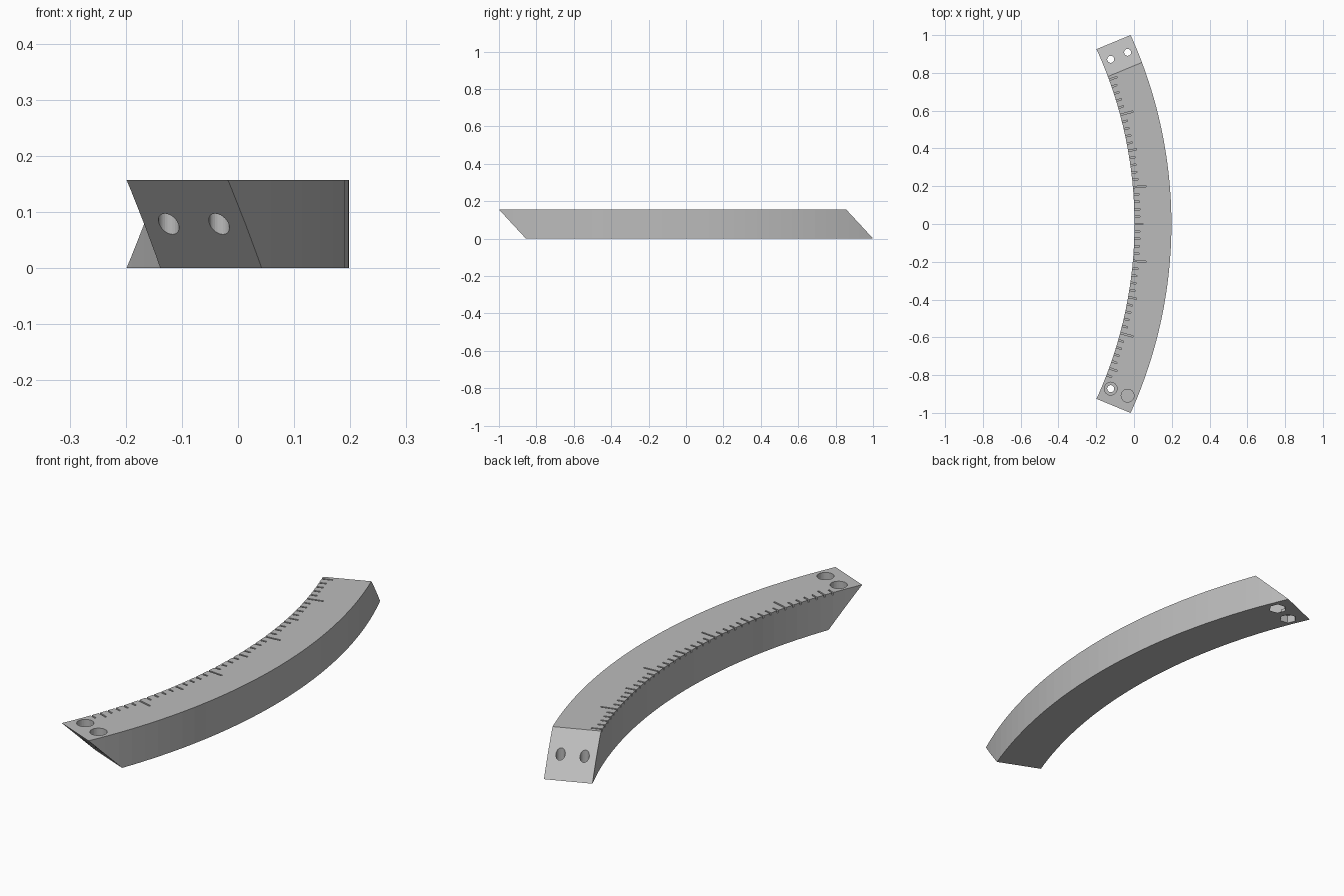
import bpy, bmesh
from math import cos, sin, radians
from mathutils import Vector, Matrix

if "Cube" in bpy.data.objects:
    bpy.data.objects.remove(bpy.data.objects["Cube"], do_unlink=True)

CENTER_X = -2.228
R_IN, R_OUT = 2.2306, 2.426
HEIGHT = 0.157
HALF = radians(22.5)
BOLT_RADII = (2.278, 2.375)

grey = bpy.data.materials.new("plain grey")
grey.use_nodes = True
color = (0.5, 0.5, 0.5, 1)
grey.diffuse_color = color
grey.node_tree.nodes["Principled BSDF"].inputs["Base Color"].default_value = color


def polar(r, a, z=0.0):
    return Vector((CENTER_X + r * cos(a), r * sin(a), z))


def make_object(name, bm):
    bmesh.ops.recalc_face_normals(bm, faces=bm.faces[:])
    mesh = bpy.data.meshes.new(name)
    bm.to_mesh(mesh)
    bm.free()
    mesh.materials.append(grey)
    obj = bpy.data.objects.new(name, mesh)
    bpy.context.collection.objects.link(obj)
    return obj


def add_cylinder(bm, r, a, radius, z0, z1, sides):
    bmesh.ops.create_cone(
        bm, cap_ends=True, segments=sides, radius1=radius, radius2=radius, depth=z1 - z0,
        matrix=Matrix.Translation(polar(r, a, (z0 + z1) / 2)) @ Matrix.Rotation(a, 4, 'Z'))


def cut(target, cutter):
    cutter.hide_render = True
    mod = target.modifiers.new("cut", 'BOOLEAN')
    mod.operation = 'DIFFERENCE'
    mod.solver = 'EXACT'
    mod.object = cutter
    bpy.context.view_layer.objects.active = target
    bpy.ops.object.modifier_apply(modifier=mod.name)
    bpy.data.objects.remove(cutter, do_unlink=True)


# Curved bar: a rectangle carried around the arc centre
bm = bmesh.new()
corners = [(R_IN, 0), (R_OUT, 0), (R_OUT, HEIGHT), (R_IN, HEIGHT)]
steps = 36
rings = [[bm.verts.new(polar(r, radians(54 * (i / steps - 0.5)), z)) for r, z in corners]
         for i in range(steps + 1)]
for near, far in zip(rings, rings[1:]):
    for k in range(4):
        n = (k + 1) % 4
        bm.faces.new((near[k], near[n], far[n], far[k]))

# Parallel slanted ends, each tilted 45 degrees
for side in (-1, 1):
    a = side * HALF
    outward = Vector((-sin(a), cos(a), 0)) * side
    bmesh.ops.bisect_plane(bm, geom=bm.verts[:] + bm.edges[:] + bm.faces[:],
                           plane_co=polar(R_IN, a, HEIGHT / 2),
                           plane_no=outward + Vector((0, 0, side)), clear_outer=True)
bmesh.ops.holes_fill(bm, edges=[e for e in bm.edges if e.is_boundary], sides=0)
bar = make_object("curved_scale_bar", bm)

# Vertical bolt holes at both ends
bm = bmesh.new()
for a in (-HALF, HALF):
    for r in BOLT_RADII:
        add_cylinder(bm, r, a, 0.0185, -0.05, HEIGHT + 0.05, 24)
cut(bar, make_object("bolt_hole_cutter", bm))

# Round head recesses on top, hexagonal nut recesses underneath
bm = bmesh.new()
for r in BOLT_RADII:
    add_cylinder(bm, r, -HALF, 0.034, HEIGHT - 0.035, HEIGHT + 0.05, 32)
    add_cylinder(bm, r, HALF, 0.036, -0.05, 0.035, 6)
cut(bar, make_object("recess_cutter", bm))

# Engraved degree marks along the inner edge
bm = bmesh.new()
for degree in range(-21, 21):
    length = 0.07 if degree % 10 == 5 else 0.045 if degree % 5 == 0 else 0.03
    a = radians(degree)
    place = Matrix.Translation(polar(R_IN + length / 2 - 0.01, a, HEIGHT + 0.005))
    bmesh.ops.create_cube(bm, size=1, matrix=place @ Matrix.Rotation(a, 4, 'Z')
                          @ Matrix.Diagonal((length + 0.02, 0.007, 0.03, 1)))
cut(bar, make_object("degree_mark_cutter", bm))
